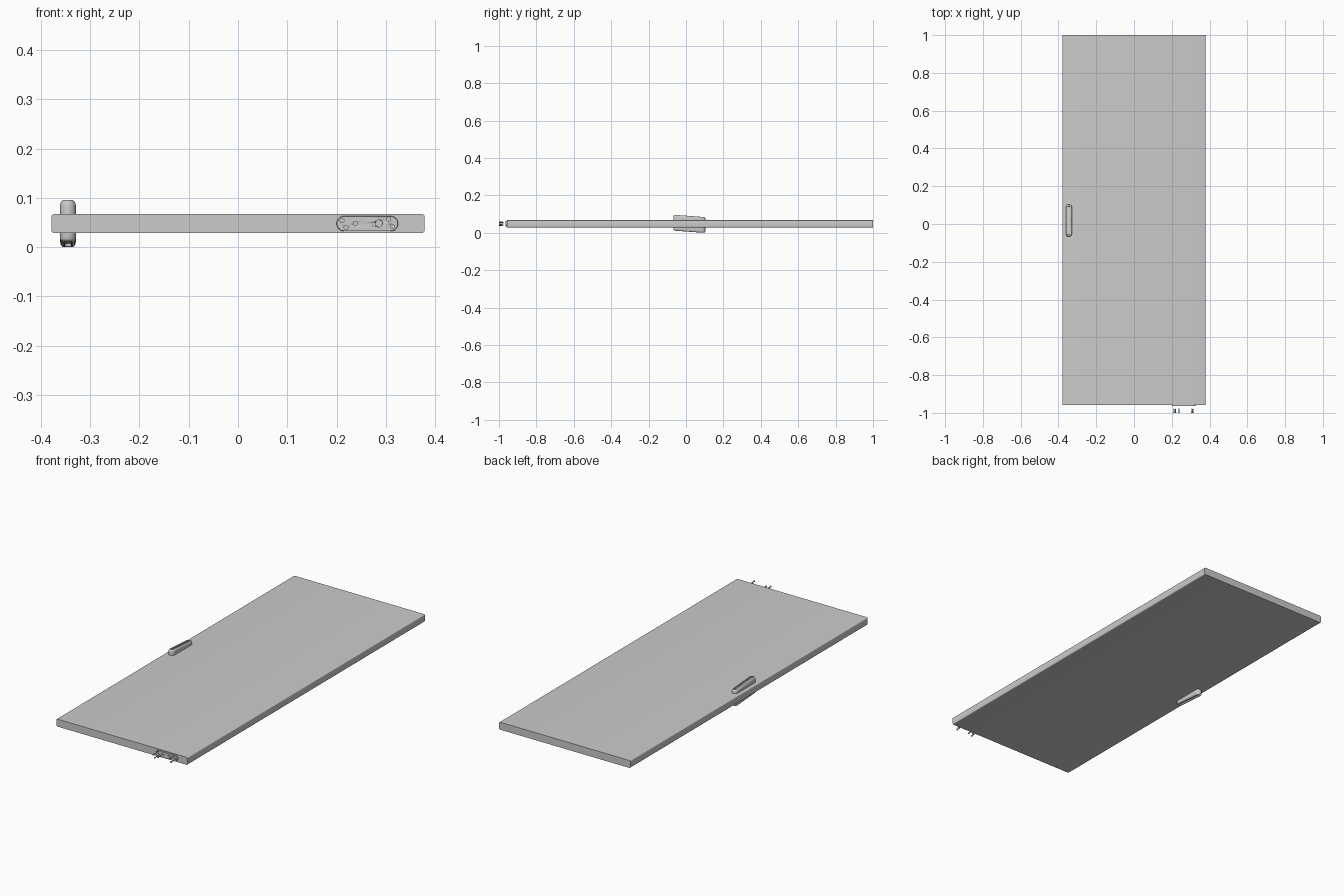
import bpy, bmesh, math
from mathutils import Matrix

if "Cube" in bpy.data.objects:
    bpy.data.objects.remove(bpy.data.objects["Cube"])

CZ = 0.0478          # slab mid-plane height
FRONT = -0.957       # short end carrying the pivot plate


def make_object(name, bm, smooth=True):
    bmesh.ops.recalc_face_normals(bm, faces=bm.faces)
    me = bpy.data.meshes.new(name)
    bm.to_mesh(me)
    bm.free()
    ob = bpy.data.objects.new(name, me)
    bpy.context.collection.objects.link(ob)
    if smooth:
        bpy.ops.object.select_all(action='DESELECT')
        ob.select_set(True)
        bpy.context.view_layer.objects.active = ob
        bpy.ops.object.shade_smooth_by_angle(angle=math.radians(35))
    return ob


def stadium(half_len, r, n=12):
    """Closed stadium outline, long axis first."""
    pts = []
    for side, start in ((1, -90), (-1, 90)):
        for i in range(n + 1):
            a = math.radians(start + 180 * i / n)
            pts.append((side * (half_len - r) + r * math.cos(a), r * math.sin(a)))
    return pts


def loft(rings):
    bm = bmesh.new()
    rows = [[bm.verts.new(p) for p in ring] for ring in rings]
    n = len(rows[0])
    for a, b in zip(rows, rows[1:]):
        for i in range(n):
            bm.faces.new((a[i], a[(i + 1) % n], b[(i + 1) % n], b[i]))
    bm.faces.new(rows[0])
    bm.faces.new(rows[-1])
    return bm


def lathe_y(x, z, profile, n=20):
    """Solid of revolution about a y-parallel axis from (radius, y) pairs."""
    return loft([[(x + r * math.cos(2 * math.pi * i / n), y,
                   z + r * math.sin(2 * math.pi * i / n)) for i in range(n)]
                 for r, y in profile])


def cut(ob, cutters):
    for c in cutters:
        c.hide_render = True
        m = ob.modifiers.new("cut", 'BOOLEAN')
        m.object = c
        m.solver = 'EXACT'
    bpy.context.view_layer.update()
    dg = bpy.context.evaluated_depsgraph_get()
    me = bpy.data.meshes.new_from_object(ob.evaluated_get(dg))
    ob.modifiers.clear()
    ob.data = me
    for c in cutters:
        bpy.data.objects.remove(c)


def box(name, size, loc, angle=0.0):
    bm = bmesh.new()
    bmesh.ops.create_cube(bm, size=1)
    bm.transform(Matrix.Translation(loc) @ Matrix.Rotation(angle, 4, 'Y')
                 @ Matrix.Diagonal((*size, 1)))
    return make_object(name, bm, False)


# Door slab, long edges rounded
bm = bmesh.new()
bmesh.ops.create_cube(bm, size=1)
bm.transform(Matrix.Translation((0, (1 + FRONT) / 2, CZ))
             @ Matrix.Diagonal((0.757, 1 - FRONT, 0.039, 1)))
long_edges = [e for e in bm.edges if abs(e.verts[0].co.y - e.verts[1].co.y) > 1]
bmesh.ops.bevel(bm, geom=long_edges, offset=0.006, segments=5, profile=0.5, affect='EDGES')
make_object("door_slab", bm)

# Recessed pull handles: sloping stadium rim, flipped end for end underneath
HX, HY = -0.345, 0.018


def handle(name, flip):
    rings = []
    # (inset from outline, fraction of local height, height offset)
    for inset, f, dz in ((0, 0, -0.002), (0, 0.62, 0), (0.001, 0.8, 0), (0.003, 0.93, 0),
                         (0.006, 1, 0), (0.0085, 1, 0), (0.0095, 1, -0.001),
                         (0.0098, 1, -0.007)):
        ring = []
        for u, v in stadium(0.0855 - inset, 0.016 - inset):
            t = (u + 0.0855) / 0.171
            h = 0.028 - 0.012 * max(0, (t - 0.3) / 0.7)
            ring.append((HX + v, HY + flip * u, CZ + flip * (0.0195 + f * h + dz)))
        rings.append(ring)
    return make_object(name, loft(rings))


handle("pull_handle_upper", 1)
handle("pull_handle_lower", -1)

# Pivot plate with countersunk holes, centre bore and two adjuster slots
SCREWS = [(0.211, 0.054), (0.219, 0.040), (0.238, 0.048), (0.306, 0.057), (0.313, 0.042)]
PX, PZ = 0.286, 0.048
plate_rings = [[(0.2625 + u, y, CZ + v) for u, v in stadium(0.0625 - i, 0.0155 - i)]
               for y, i in ((FRONT + 0.001, 0), (FRONT - 0.006, 0), (FRONT - 0.007, 0.001))]
plate = make_object("pivot_plate", loft(plate_rings))
F = FRONT - 0.007
holes = [make_object("hole", lathe_y(x, z, ((0.0056, F - 0.001), (0.0030, F + 0.003),
                                             (0.0030, F + 0.006)))) for x, z in SCREWS]
holes.append(make_object("bore", lathe_y(PX, PZ, ((0.0070, F - 0.001), (0.0070, F + 0.005)), 32)))
for s in (-1, 1):
    holes.append(box("slot", (0.007, 0.006, 0.0015),
                     (PX + s * 0.011, F, PZ - s * 0.0115), math.radians(40)))
cut(plate, holes)

# Countersunk screws standing off the plate, cross-slotted heads
for k, (x, z) in enumerate(SCREWS):
    prof = [(0.0050, -1.0), (0.0050, -0.9993), (0.0024, -0.9955), (0.0024, -0.980),
            (0.0008, -0.976)]
    screw = make_object(f"screw_{k + 1}", lathe_y(x, z, prof))
    cut(screw, [box("drive", (0.0060, 0.004, 0.0013), (x, -1.0, z), math.radians(45 * s))
                for s in (-1, 1)])
